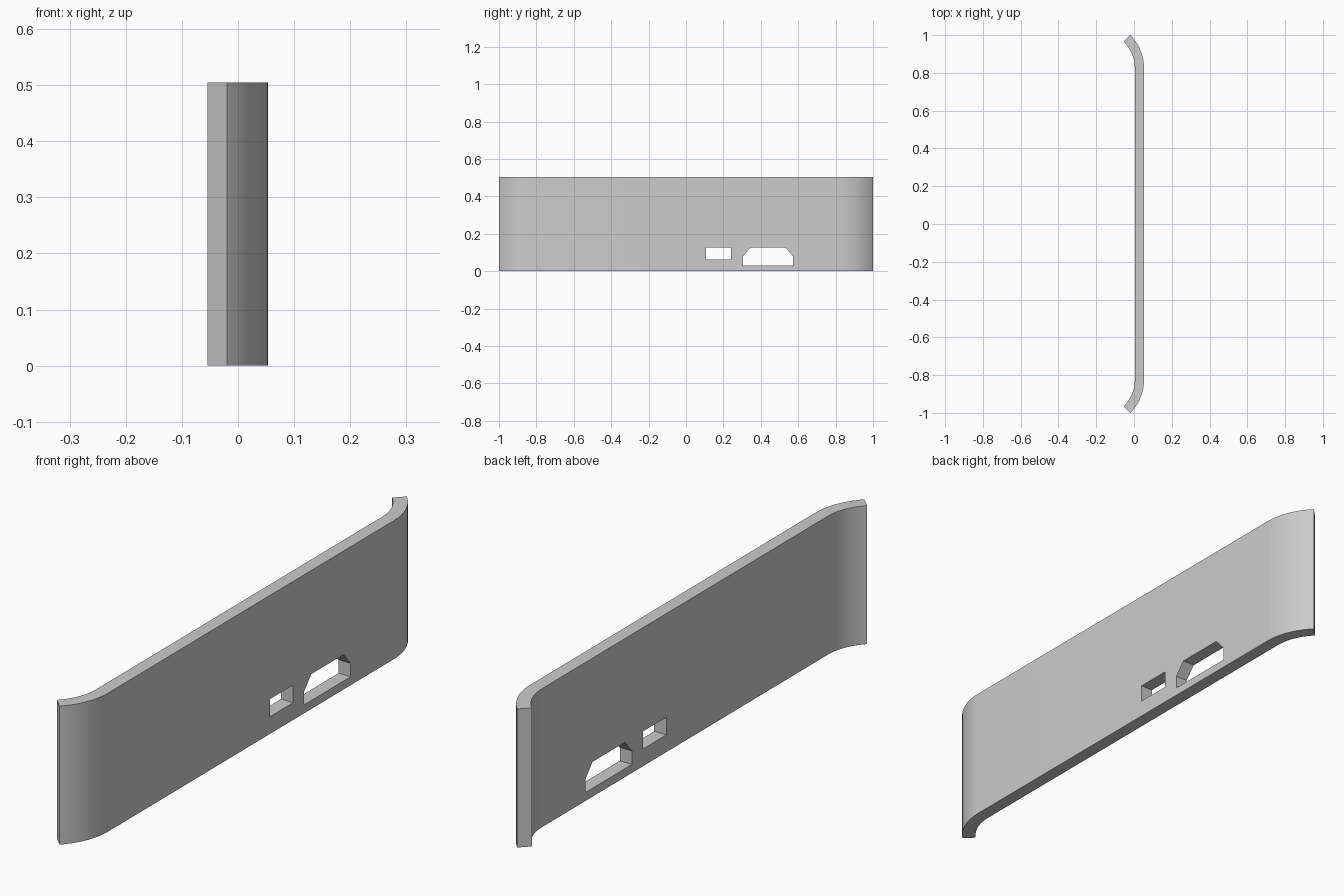
import bpy
import bmesh
from math import sin, cos, pi, radians

cube = bpy.data.objects.get("Cube")
if cube:
    bpy.data.objects.remove(cube, do_unlink=True)

HEIGHT = 0.505
FACE_X = 0.0535       # outer face of the plate
THICK = 0.049
RADIUS = 0.25         # outer radius of the curled ends
BEND = pi / 4
STEPS = 16
STRAIGHT = 1 - RADIUS * sin(BEND)

grey = bpy.data.materials.new("light grey")
grey.use_nodes = True
colour = (0.6, 0.6, 0.6, 1)
grey.diffuse_color = colour
grey.node_tree.nodes["Principled BSDF"].inputs["Base Color"].default_value = colour


def prism(name, points, offset):
    """Extrude a closed outline along an offset into a solid."""
    bm = bmesh.new()
    face = bm.faces.new([bm.verts.new(p) for p in points])
    ext = bmesh.ops.extrude_face_region(bm, geom=[face])
    verts = [g for g in ext["geom"] if isinstance(g, bmesh.types.BMVert)]
    bmesh.ops.translate(bm, verts=verts, vec=offset)
    bmesh.ops.recalc_face_normals(bm, faces=bm.faces)
    mesh = bpy.data.meshes.new(name)
    bm.to_mesh(mesh)
    bm.free()
    mesh.materials.append(grey)
    obj = bpy.data.objects.new(name, mesh)
    bpy.context.collection.objects.link(obj)
    return obj


def arc(radius):
    """Curl at the +y end, from the flat part to the tip."""
    cx = FACE_X - RADIUS
    angles = [BEND * i / STEPS for i in range(STEPS + 1)]
    return [(cx + radius * cos(a), STRAIGHT + radius * sin(a), 0) for a in angles]


def mirrored(points):
    return [(x, -y, z) for x, y, z in points]


# Plate with both ends curled the same way
outer, inner = arc(RADIUS), arc(RADIUS - THICK)
outline = outer + inner[::-1] + mirrored(inner) + mirrored(outer)[::-1]
plate = prism("curved_plate", outline, (0, 0, HEIGHT))

# Port openings, outlined in y and z
openings = {
    "small_port_cutter": [(0.107, 0.063), (0.241, 0.063), (0.241, 0.127), (0.107, 0.127)],
    "large_port_cutter": [(0.305, 0.031), (0.572, 0.031), (0.572, 0.08),
                          (0.532, 0.127), (0.345, 0.127), (0.305, 0.08)],
}
bpy.ops.object.select_all(action="DESELECT")
plate.select_set(True)
bpy.context.view_layer.objects.active = plate
for name, points in openings.items():
    cutter = prism(name, [(-0.2, y, z) for y, z in points], (0.4, 0, 0))
    cutter.hide_render = True
    cut = plate.modifiers.new(name, "BOOLEAN")
    cut.operation = "DIFFERENCE"
    cut.solver = "EXACT"
    cut.object = cutter
    bpy.ops.object.modifier_apply(modifier=cut.name)
    bpy.data.objects.remove(cutter, do_unlink=True)

bpy.ops.object.shade_smooth_by_angle(angle=radians(30))
